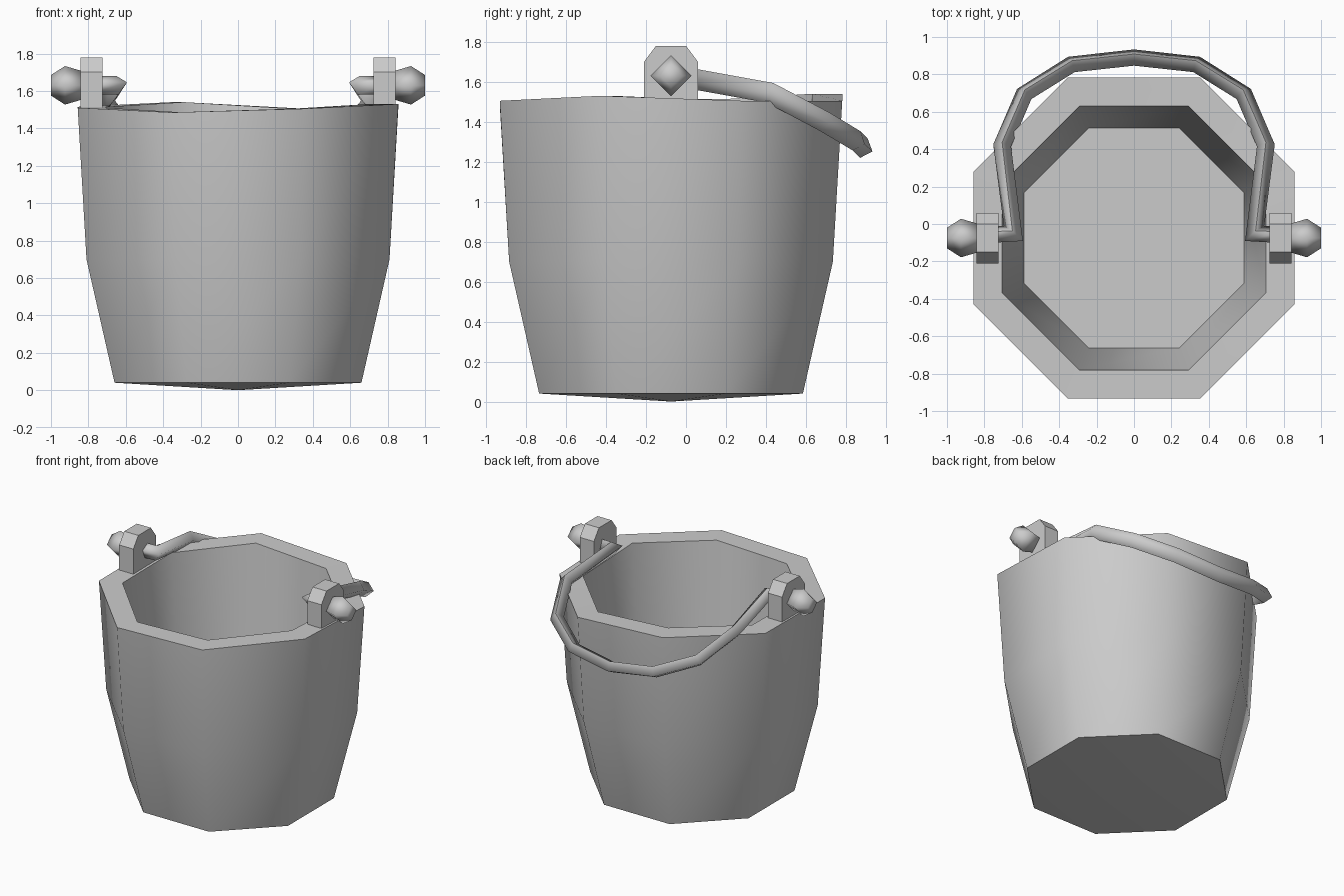
import bpy, bmesh, math
from mathutils import Vector

if "Cube" in bpy.data.objects:
    bpy.data.objects.remove(bpy.data.objects["Cube"])

CY, PIVOT = -0.075, 1.63      # bucket centre in y, height of the handle pivot


def finish(bm, name, angle=None):
    bmesh.ops.recalc_face_normals(bm, faces=bm.faces)
    me = bpy.data.meshes.new(name)
    bm.to_mesh(me)
    bm.free()
    ob = bpy.data.objects.new(name, me)
    bpy.context.collection.objects.link(ob)
    if angle:
        bpy.ops.object.select_all(action='DESELECT')
        ob.select_set(True)
        bpy.context.view_layer.objects.active = ob
        bpy.ops.object.shade_smooth_by_angle(angle=math.radians(angle))
    return ob


def skin(bm, rings, cap_start=True):
    """Bridge successive rings of points and cap the ends; returns vertex rings."""
    vs = [[bm.verts.new(p) for p in r] for r in rings]
    n = len(vs[0])
    for a, b in zip(vs, vs[1:]):
        for i in range(n):
            bm.faces.new((a[i], a[(i + 1) % n], b[(i + 1) % n], b[i]))
    if cap_start:
        bm.faces.new(vs[0])
    bm.faces.new(vs[-1])
    return vs


def octagon(apothem, heights):
    r = apothem / math.cos(math.pi / 8)
    return [(r * math.cos(math.pi / 8 + k * math.pi / 4),
             CY + r * math.sin(math.pi / 8 + k * math.pi / 4), heights[k])
            for k in range(8)]


# Bucket: tapered octagonal wall, uneven rim, hollow inside, shallow pointed base
rim = [1.505, 1.505, 1.54, 1.515, 1.51, 1.485, 1.505, 1.53]
bm = bmesh.new()
vs = skin(bm, [octagon(0.66, [0.04] * 8), octagon(0.81, [0.7] * 8),
               octagon(0.857, rim), octagon(0.705, rim),
               octagon(0.587, [0.18] * 8)], cap_start=False)
tip = bm.verts.new((0, CY, 0))
for i in range(8):
    bm.faces.new((vs[0][i], tip, vs[0][(i + 1) % 8]))
finish(bm, "bucket", 50)

for side, label in ((-1, "left"), (1, "right")):
    # Lug: upright plate with chamfered top
    prof = [(-0.135, 1.46), (0.135, 1.46), (0.135, 1.70), (0.075, 1.78),
            (-0.075, 1.78), (-0.135, 1.70)]
    bm = bmesh.new()
    skin(bm, [[(side * x, CY + y, z) for y, z in prof] for x in (0.725, 0.842)])
    finish(bm, label + "_lug")

    # Knob: four-sided bulb on the outer end of the pivot
    bm = bmesh.new()
    skin(bm, [[(side * x, CY + r * math.cos(a), PIVOT + r * math.sin(a))
               for a in (0, math.pi / 2, math.pi, 1.5 * math.pi)]
              for x, r in ((0.83, 0.075), (0.925, 0.103), (1.0, 0.055))])
    finish(bm, label + "_knob", 95)

# Handle: four-sided bar swept with mitred corners, resting against the back rim
half = [(0.80, -0.06, 1.63), (0.645, -0.05, 1.63), (0.705, 0.42, 1.545),
        (0.587, 0.695, 1.40), (0.335, 0.853, 1.305)]
path = [Vector((-x, y, z)) for x, y, z in half] + [Vector((0, 0.89, 1.268))]
path += [Vector(p) for p in reversed(half)]
normal = Vector((0, 0.36, 0.93)).normalized()
rings = []
for i, p in enumerate(path):
    d0 = (p - path[max(i - 1, 0)]).normalized()
    d1 = (path[min(i + 1, len(path) - 1)] - p).normalized()
    t = (d0 + d1).normalized()
    s = t.cross(normal).normalized()
    u = s.cross(t).normalized()
    stretch = 1 / max(t.dot(d1 if d1.length else d0), 0.6)
    rings.append([p + s * 0.046 * stretch, p + u * 0.052,
                  p - s * 0.046 * stretch, p - u * 0.052])
bm = bmesh.new()
skin(bm, rings)
finish(bm, "handle", 95)
